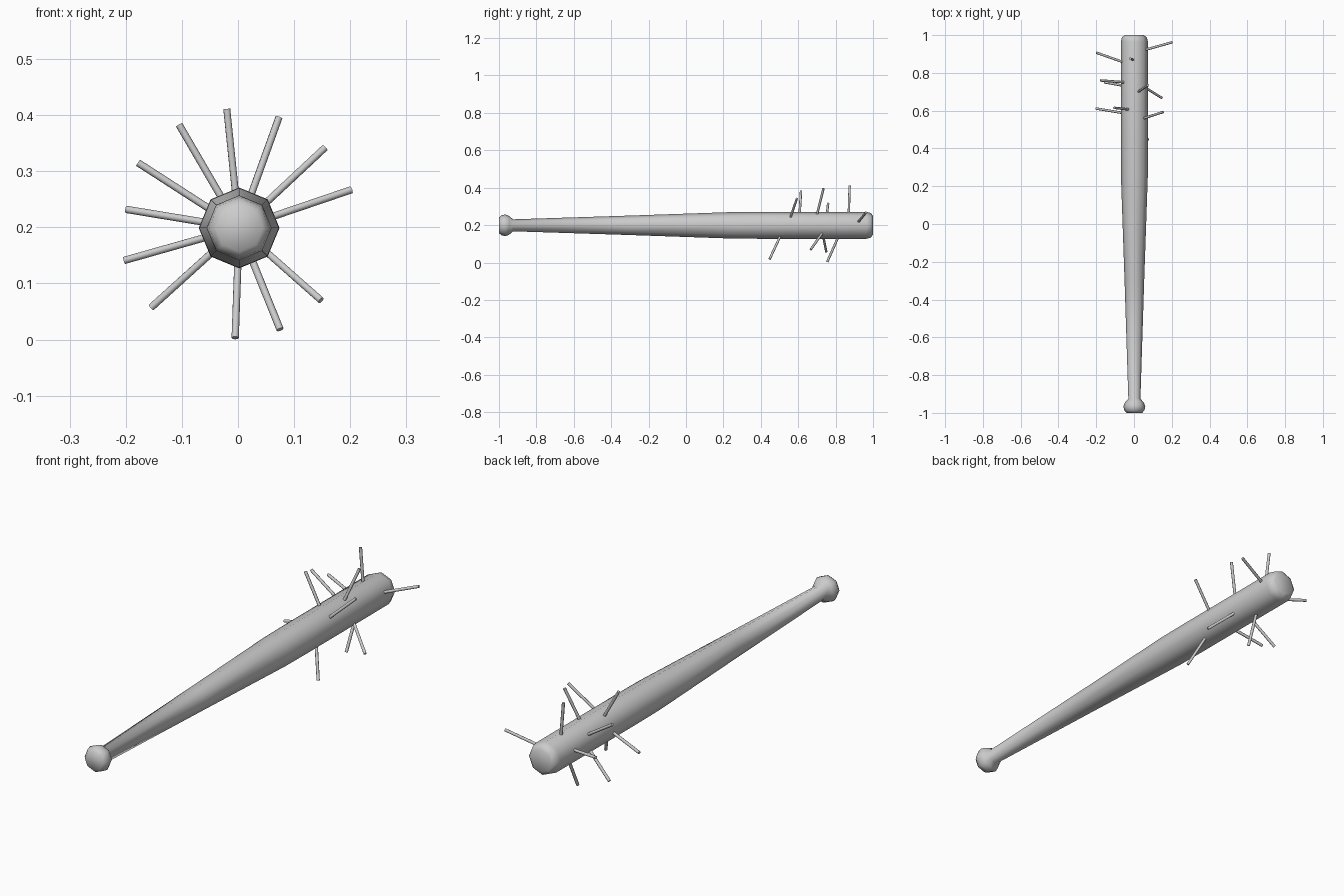
import bpy
import math
from mathutils import Vector

if "Cube" in bpy.data.objects:
    bpy.data.objects.remove(bpy.data.objects["Cube"])

# One light grey for the whole model
grey = bpy.data.materials.new("light grey")
grey.use_nodes = True
grey.diffuse_color = (0.6, 0.6, 0.6, 1)
grey.node_tree.nodes["Principled BSDF"].inputs["Base Color"].default_value = grey.diffuse_color

CENTRE = Vector((0.002, 0, 0.199))
SIDES = 8


def finish(obj, name, angle):
    obj.name = name
    obj.data.materials.append(grey)
    bpy.ops.object.select_all(action='DESELECT')
    obj.select_set(True)
    bpy.context.view_layer.objects.active = obj
    bpy.ops.object.shade_smooth_by_angle(angle=math.radians(angle))


# Bat: octagonal lathe along y, from the knob to the rounded tip (y, radius)
profile = [(-1.0, 0.042), (-0.985, 0.054), (-0.965, 0.058), (-0.945, 0.05),
           (-0.925, 0.032), (-0.3, 0.052), (0.25, 0.071), (0.4, 0.072),
           (0.965, 0.072), (0.988, 0.066), (1.0, 0.05)]
verts, faces = [], []
for y, r in profile:
    for i in range(SIDES):
        a = math.tau * i / SIDES
        verts.append(CENTRE + Vector((r * math.cos(a), y, r * math.sin(a))))
for ring in range(len(profile) - 1):
    for i in range(SIDES):
        j = (i + 1) % SIDES
        a, b = ring * SIDES, (ring + 1) * SIDES
        faces.append((a + i, b + i, b + j, a + j))
faces.append(tuple(range(SIDES)))
faces.append(tuple(reversed(range(len(verts) - SIDES, len(verts)))))
mesh = bpy.data.meshes.new("bat")
mesh.from_pydata(verts, [], faces)
bat = bpy.data.objects.new("bat", mesh)
bpy.context.collection.objects.link(bat)
finish(bat, "bat", 75)

# Nails: tip x, tip z, tip y, y where the nail enters the bat
nails = [(-0.02, 0.411, 0.875, 0.87), (0.073, 0.396, 0.735, 0.70),
         (0.155, 0.342, 0.593, 0.558), (0.202, 0.267, 0.962, 0.922),
         (0.148, 0.07, 0.667, 0.73), (0.075, 0.018, 0.447, 0.505),
         (-0.005, 0.003, 0.755, 0.815), (-0.155, 0.057, 0.75, 0.73),
         (-0.203, 0.141, 0.612, 0.587), (-0.199, 0.232, 0.907, 0.857),
         (-0.178, 0.315, 0.76, 0.75), (-0.105, 0.383, 0.615, 0.607)]
for n, (x, z, tip_y, base_y) in enumerate(nails, 1):
    tip = Vector((x, tip_y, z))
    out = Vector((x - CENTRE.x, 0, z - CENTRE.z)).normalized()
    base = CENTRE + out * 0.06 + Vector((0, base_y, 0))
    span = tip - base
    bpy.ops.mesh.primitive_cylinder_add(vertices=SIDES, radius=0.0065,
                                        depth=span.length,
                                        location=(tip + base) / 2)
    nail = bpy.context.object
    nail.rotation_euler = span.to_track_quat('Z', 'Y').to_euler()
    finish(nail, f"nail_{n}", 50)
